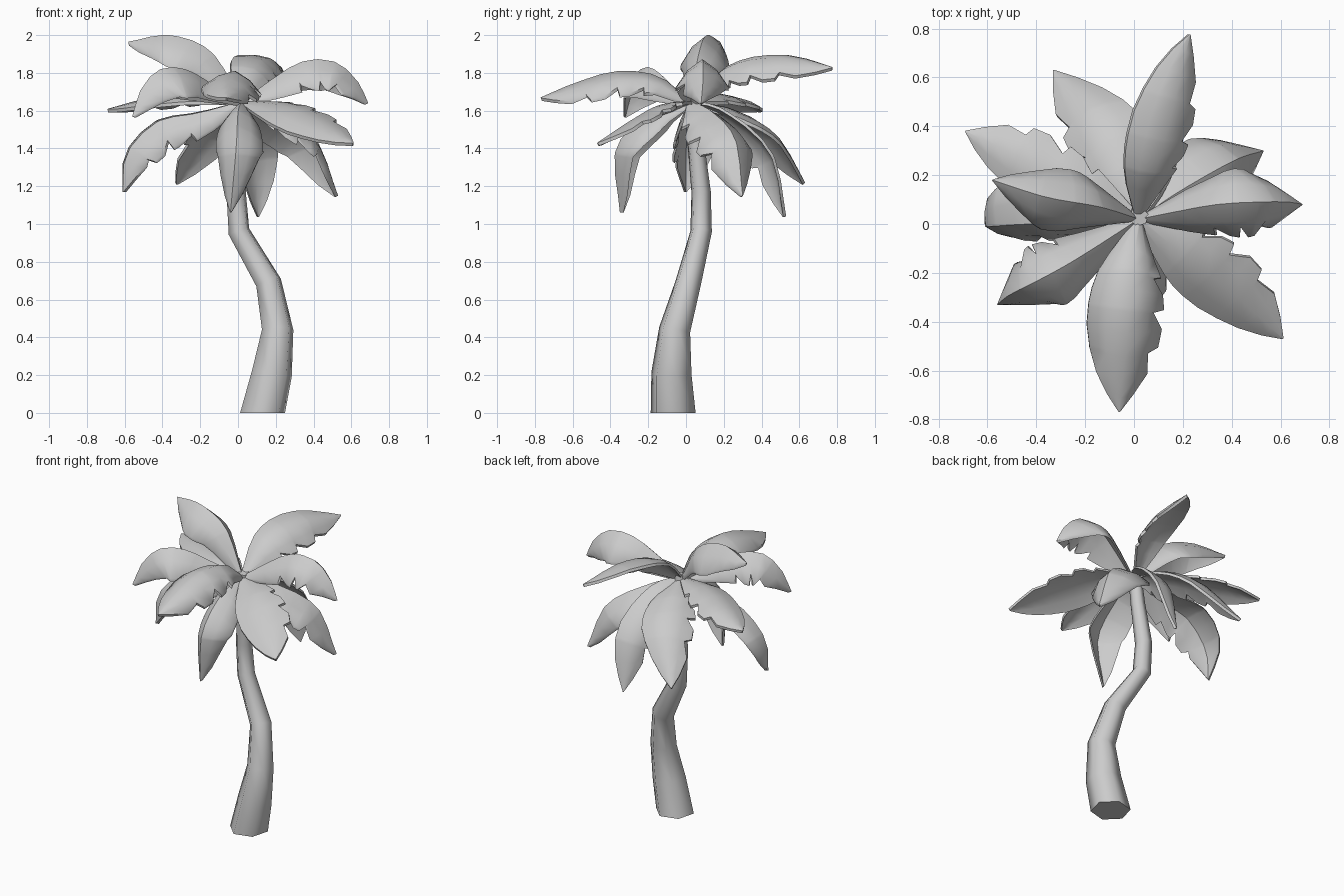
import bpy, bmesh, math
from mathutils import Vector, Quaternion

if "Cube" in bpy.data.objects:
    bpy.data.objects.remove(bpy.data.objects["Cube"])


def finish(bm, name, angle):
    bmesh.ops.recalc_face_normals(bm, faces=bm.faces)
    me = bpy.data.meshes.new(name)
    bm.to_mesh(me)
    bm.free()
    ob = bpy.data.objects.new(name, me)
    bpy.context.collection.objects.link(ob)
    bpy.ops.object.select_all(action='DESELECT')
    ob.select_set(True)
    bpy.context.view_layer.objects.active = ob
    bpy.ops.object.shade_smooth_by_angle(angle=math.radians(angle))
    return ob


def spline(pts, t):
    """Point on a smooth curve through pts, t from 0 to 1."""
    n = len(pts) - 1
    i = min(int(t * n), n - 1)
    u = t * n - i
    p1, p2 = pts[i], pts[i + 1]
    p0 = pts[i - 1] if i else p1 * 2 - p2
    p3 = pts[i + 2] if i + 2 <= n else p2 * 2 - p1
    return 0.5 * (2 * p1 + (p2 - p0) * u + (2 * p0 - 5 * p1 + 4 * p2 - p3) * u ** 2
                  + (3 * p1 - p0 - 3 * p2 + p3) * u ** 3)


# Trunk: six-sided tapered tube along a bent path (x, y, z, radius)
path = [(.13, -.068, 0, .123), (.18, -.077, .21, .11), (.21, -.06, .44, .086),
        (.162, .012, .69, .071), (.005, .08, .96, .059), (-.01, .08, 1.17, .053),
        (.01, .05, 1.45, .045), (.02, .03, 1.67, .04)]
SIDES = 6
bm = bmesh.new()
rings = []
for i, (x, y, z, r) in enumerate(path):
    a, b = Vector(path[max(i - 1, 0)][:3]), Vector(path[min(i + 1, len(path) - 1)][:3])
    tilt = Vector((0, 0, 1)).rotation_difference(b - a) if i else Quaternion()
    angles = [k * math.tau / SIDES + math.radians(15) for k in range(SIDES)]
    rings.append([bm.verts.new(Vector((x, y, z)) + tilt @ Vector(
        (r * math.cos(k), r * math.sin(k), 0))) for k in angles])
for r0, r1 in zip(rings, rings[1:]):
    for k in range(SIDES):
        bm.faces.new((r0[k], r0[k - 1], r1[k - 1], r1[k]))
bm.faces.new(rings[0])
bm.faces.new(rings[-1])
finish(bm, "trunk", 65)

# Leaf outline rows: position along the spine, half width, width on the torn side
ROWS = [(0, .1, .1), (.2, .62, .62), (.3, .82, .85), (.32, .85, .64), (.4, .95, .95),
        (.48, 1, 1.02), (.5, 1, .72), (.6, 1, 1), (.69, .9, .94), (.71, .88, .66),
        (.82, .67, .7), (.92, .36, .36), (1, .02, .02)]
THICK = .018


def leaf(name, pts, width, droop, roll, torn):
    """Folded leaf; droop lowers both edges, roll lowers the right one, torn is -1 left / 1 right."""
    pts = [Vector((.02, .02, 1.65))] + [Vector(p) for p in pts]
    d = pts[-1] - pts[0]
    side = Vector((d.y, -d.x, 0)).normalized()
    bm = bmesh.new()
    top, under = [], []
    for t, w, wt in ROWS:
        c = spline(pts, t)
        tan = (spline(pts, min(t + .03, 1)) - spline(pts, max(t - .03, 0))).normalized()
        s = Quaternion(tan, math.radians(roll)) @ side
        n = s.cross(tan).normalized()
        line = []
        for f in (-1, -.55, 0, .55, 1):
            h = width * (wt if f == torn else w) * abs(f)
            drop = droop * h * (.7 if abs(f) < 1 else 1)
            line.append(c + s * math.copysign(h, f) - n * drop)
        top.append([bm.verts.new(p) for p in line])
        under.append([bm.verts.new(p - n * THICK) for p in line])
    for a in range(len(ROWS) - 1):
        for k in range(4):
            for g, flip in ((top, 1), (under, -1)):
                bm.faces.new((g[a][k], g[a][k + 1], g[a + 1][k + 1], g[a + 1][k])[::flip])
        for k in (0, 4):
            bm.faces.new((top[a][k], top[a + 1][k], under[a + 1][k], under[a][k]))
    for a in (0, -1):
        for k in range(4):
            bm.faces.new((top[a][k], top[a][k + 1], under[a][k + 1], under[a][k]))
    finish(bm, name, 50)


# Upper leaves
leaf("leaf_top_back", [(.09, .22, 1.83), (.16, .48, 1.88), (.23, .775, 1.83)], .14, .4, 28, 1)
leaf("leaf_top_left", [(-.14, .07, 1.91), (-.36, .11, 2.0), (-.58, .18, 1.965)], .13, 1.15, 2, 0)
leaf("leaf_right", [(.17, .05, 1.76), (.34, .08, 1.86), (.51, .09, 1.86),
                    (.63, .09, 1.76), (.69, .08, 1.64)], .14, 1.05, 0, 1)
leaf("leaf_front", [(.0, -.14, 1.78), (-.02, -.36, 1.81), (-.04, -.58, 1.75),
                    (-.06, -.77, 1.67)], .155, .65, -8, -1)
leaf("leaf_front_left", [(-.15, -.09, 1.75), (-.28, -.17, 1.82), (-.41, -.24, 1.82),
                         (-.51, -.29, 1.72), (-.56, -.33, 1.57)], .14, 1.05, 0, 1)

# Middle leaves
leaf("leaf_front_right", [(.22, -.14, 1.63), (.41, -.29, 1.55), (.61, -.47, 1.43)], .155, .25, 18, -1)
leaf("leaf_back_left", [(-.22, .13, 1.69), (-.46, .27, 1.67), (-.69, .38, 1.61)], .14, .35, 0, 1)

# Drooping lower leaves
leaf("leaf_low_back_left", [(-.06, .24, 1.61), (-.17, .45, 1.49), (-.33, .63, 1.22)], .16, .4, 0, -1)
leaf("leaf_low_back_right", [(.18, .13, 1.6), (.41, .26, 1.45), (.53, .3, 1.15)], .165, .75, 0, 1)
leaf("leaf_low_front", [(.0, -.18, 1.59), (-.01, -.37, 1.4), (-.04, -.35, 1.06)], .125, .9, 0, 0)
leaf("leaf_low_left", [(-.2, .0, 1.59), (-.43, .0, 1.54), (-.59, -.01, 1.37),
                       (-.61, -.01, 1.17)], .14, .7, -30, -1)
leaf("leaf_low_back", [(.03, .2, 1.58), (.08, .44, 1.37), (.1, .53, 1.04)], .125, .4, -38, -1)
